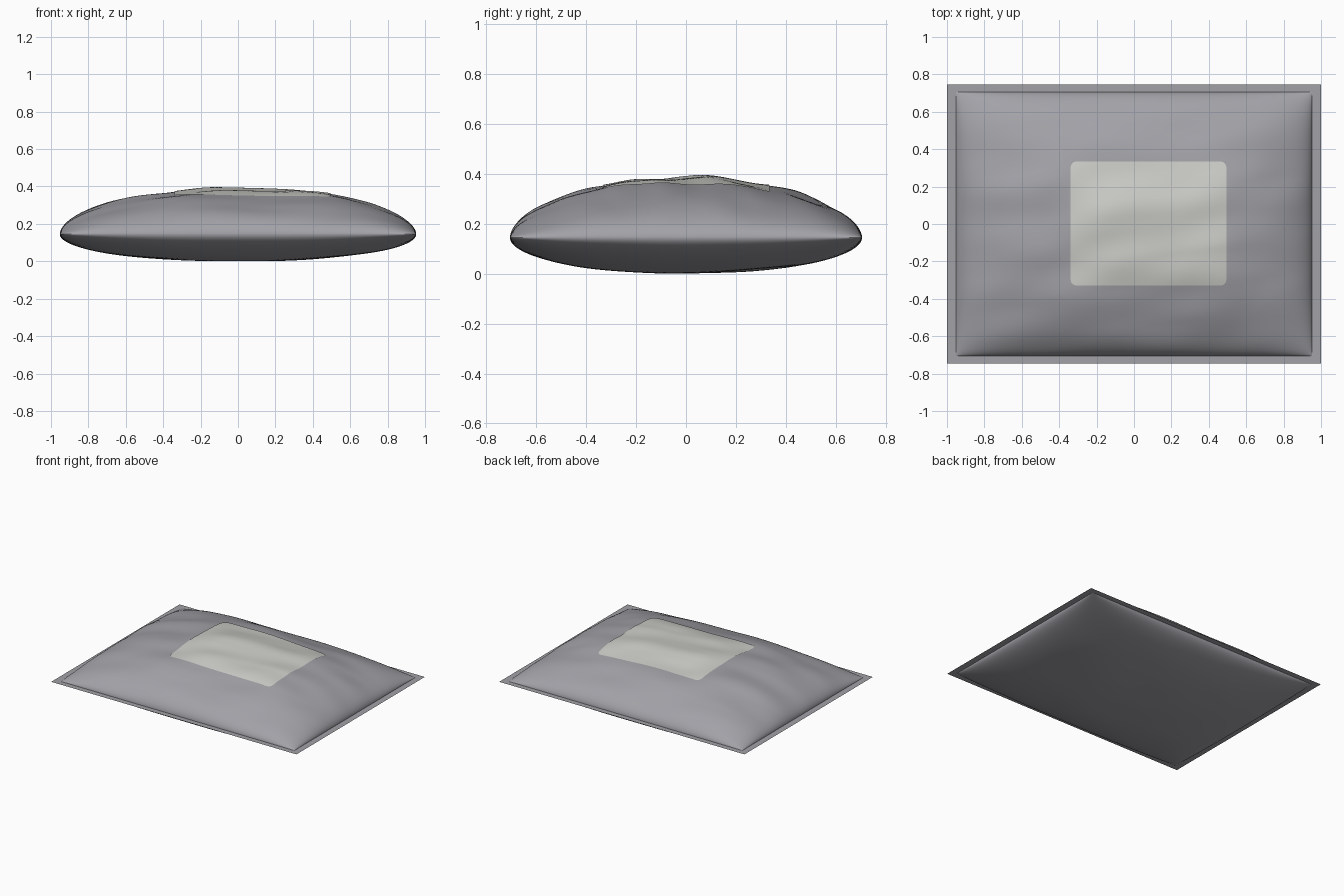
import bpy, bmesh, math
from mathutils import Vector, noise

if "Cube" in bpy.data.objects:
    bpy.data.objects.remove(bpy.data.objects["Cube"])

HX, HY, SEAM = 0.953, 0.706, 0.145   # half size of the stuffed area, seam height


def material(name, rgb):
    m = bpy.data.materials.new(name)
    m.use_nodes = True
    m.diffuse_color = (*rgb, 1)
    b = m.node_tree.nodes["Principled BSDF"]
    b.inputs["Base Color"].default_value = (*rgb, 1)
    b.inputs["Roughness"].default_value = 0.7
    return m


grey = material("grey plastic", (0.36, 0.36, 0.39))
paper = material("off white paper", (0.61, 0.61, 0.58))


def puff(x, y, px, py, q):
    """Inflated cushion profile: 1 in the middle, 0 along the seam."""
    u, v = min(abs(x / HX), 1), min(abs(y / HY), 1)
    return ((1 - u ** px) * (1 - v ** py)) ** q


def top_z(x, y):
    f = puff(x, y, 2.3, 2.0, 0.55)
    creases = 0.016 * noise.noise(Vector((x * 2.6 + 1.3, y * 5.5 - 0.6 * x, 2.0)))
    lumps = 0.012 * noise.noise(Vector((x * 2.0, y * 2.0, 7.5)))
    return SEAM + 0.242 * f + (creases + lumps) * min(1, f * 1.5)


def bottom_z(x, y):
    f = puff(x, y, 2.3, 2.1, 0.5)
    lumps = 0.005 * noise.noise(Vector((x * 2.5, y * 3.5, 4.0)))
    return max(0.0, SEAM - 0.144 * f + lumps * f)


def sheet(name, xs, ys, height, mat, shape=None, flip=False):
    """Grid of quads laid over a height function."""
    bm = bmesh.new()
    rows = []
    for y in ys:
        row = []
        for x in xs:
            px, py = shape(x, y) if shape else (x, y)
            row.append(bm.verts.new((px, py, height(px, py))))
        rows.append(row)
    for a, b in zip(rows, rows[1:]):
        for i in range(len(a) - 1):
            quad = (a[i], a[i + 1], b[i + 1], b[i])
            bm.faces.new(quad[::-1] if flip else quad).smooth = True
    return finish(name, bm, mat)


def finish(name, bm, mat):
    me = bpy.data.meshes.new(name)
    bm.to_mesh(me)
    bm.free()
    me.materials.append(mat)
    ob = bpy.data.objects.new(name, me)
    bpy.context.collection.objects.link(ob)
    return ob


def spread(half, n):
    """Positions packed closer together towards the seam."""
    return [half * math.sin(math.pi * (i / n - 0.5)) for i in range(n + 1)]


def steps(a, b, n):
    return [a + (b - a) * i / n for i in range(n + 1)]


# Stuffed upper and lower halves of the bag
xs, ys = spread(HX, 110), spread(HY, 84)
sheet("bag_top", xs, ys, top_z, grey)
sheet("bag_bottom", xs, ys, bottom_z, grey, flip=True)

# Flat sealed border around the bag
bm = bmesh.new()
loops = []
for hx, hy in ((1.0, 0.747), (HX - 0.003, HY - 0.003)):
    loops.append([bm.verts.new((sx * hx, sy * hy, SEAM))
                  for sx, sy in ((-1, -1), (1, -1), (1, 1), (-1, 1))])
outer, inner = loops
for i in range(4):
    j = (i + 1) % 4
    bm.faces.new((outer[i], outer[j], inner[j], inner[i]))
finish("sealed_border", bm, grey)

# Paper label with rounded corners, following the bag surface
X0, X1, Y0, Y1, R = -0.34, 0.495, -0.33, 0.335, 0.035


def round_corner(x, y):
    cx = min(max(x, X0 + R), X1 - R)
    cy = min(max(y, Y0 + R), Y1 - R)
    d = math.hypot(x - cx, y - cy)
    k = R / d if d > R else 1
    return cx + (x - cx) * k, cy + (y - cy) * k


sheet("label", steps(X0, X1, 48), steps(Y0, Y1, 38),
      lambda x, y: top_z(x, y) + 0.004, paper, shape=round_corner)
